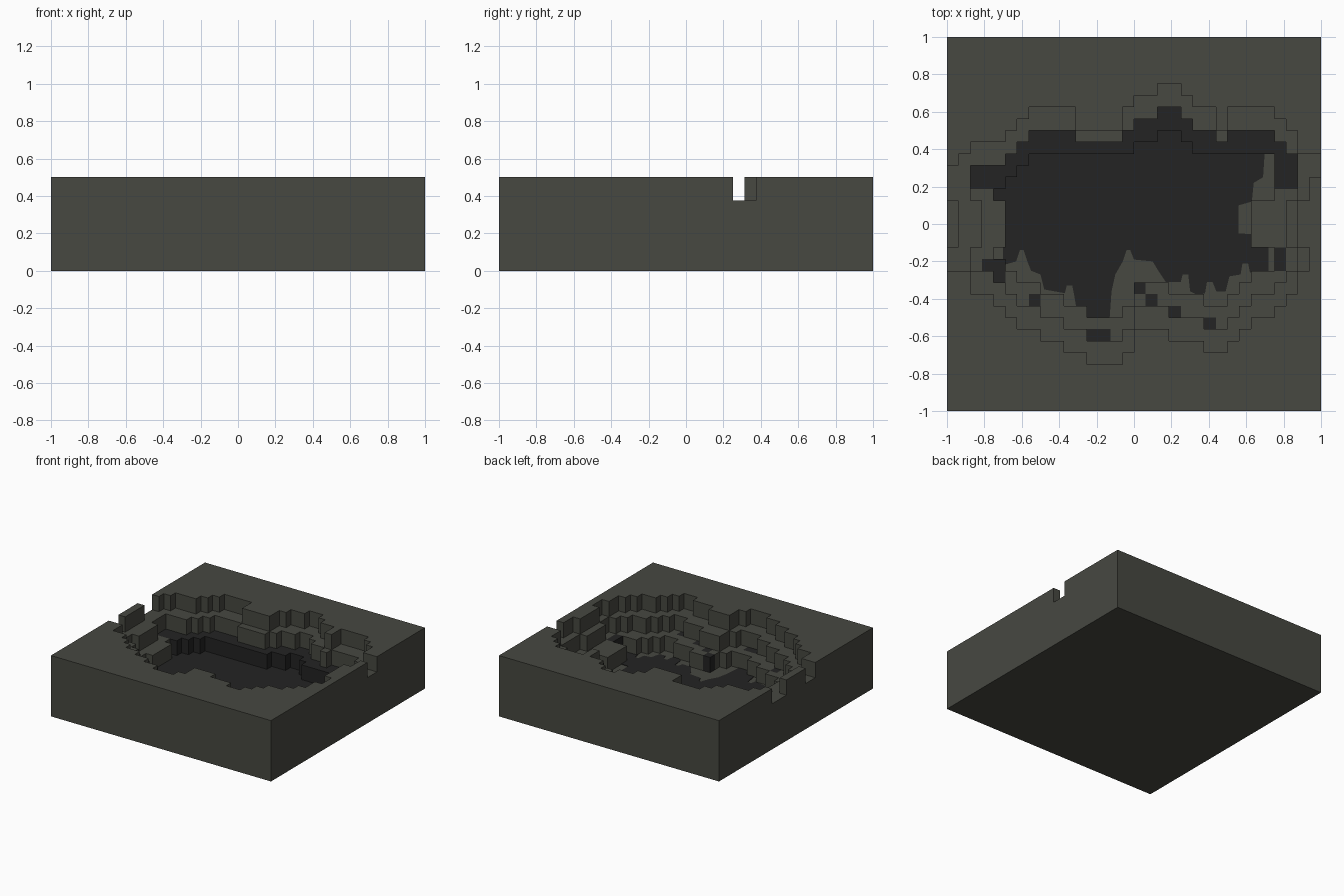
import bpy, bmesh

cube = bpy.data.objects.get("Cube")
if cube:
    bpy.data.objects.remove(cube)


def material(name, rgb):
    m = bpy.data.materials.new(name)
    m.use_nodes = True
    m.diffuse_color = (*rgb, 1)
    bsdf = m.node_tree.nodes["Principled BSDF"]
    bsdf.inputs["Base Color"].default_value = (*rgb, 1)
    bsdf.inputs["Roughness"].default_value = 0.9
    return m


stone = material("grey green stone", (0.063, 0.065, 0.053))
dark = material("charcoal", (0.0168, 0.0168, 0.0168))

N, CELL = 32, 1 / 16
# First and last row of the crater rim for columns 1 to 30, rows from the back
TOP = [10, 9, 9, 9, 8, 7, 6, 6, 6, 6, 8, 8, 8, 8, 6,
       5, 5, 4, 4, 5, 6, 6, 8, 6, 6, 6, 6, 7, 8, 10]
BOTTOM = [20, 22, 22, 23, 24, 25, 25, 26, 26, 27, 27, 28, 28, 28, 27,
          25, 25, 25, 26, 26, 26, 27, 27, 26, 25, 24, 24, 23, 22, 20]
SHALLOW = {11, 12, 13, 14, 23}          # columns with narrow back steps
DARK_CELLS = {(7, 22), (12, 25), (13, 25), (16, 21), (17, 22), (19, 23),
              (22, 24), (23, 22), (3, 19), (4, 19), (4, 20), (27, 19),
              (28, 18), (28, 19), (27, 18)}


def depth(c, r):
    """Number of terrace steps below the rim at a cell."""
    if c == 0:
        return int(11 <= r < 14 or 18 <= r < 20)
    if c == 31:
        return int(10 <= r < 12)
    if not 0 < c < 31:
        return 0
    rib = 14 <= r < 18                  # ridge on both sides of the crater
    limits = [(1, 29), (3, 28), (5, 25)] if rib else [(1, 30), (2, 29), (4, 27)]
    step = 1 if c in SHALLOW else 2
    d = 0
    for k, (lo, hi) in enumerate(limits):
        if lo <= c <= hi and TOP[c - 1] + k * step <= r < BOTTOM[c - 1] - 2 * k:
            d = k + 1
        else:
            break
    return d


def height(c, r):
    if not (0 <= c < N and 0 <= r < N):
        return 0.0
    return 0.5 - 0.125 * depth(c, r)


def colour(c, r):
    """Dark on the low terrace at the back and on scattered front blocks."""
    return int(depth(c, r) == 2 and (r < 13 or (c, r) in DARK_CELLS))


# Terraced block: a tread per cell and a riser wherever a neighbour is lower
bm = bmesh.new()


def quad(points, mat=0):
    f = bm.faces.new([bm.verts.new(p) for p in points])
    f.material_index = mat


for r in range(N):
    for c in range(N):
        x0, x1 = -1 + c * CELL, -1 + (c + 1) * CELL
        y0, y1 = 1 - (r + 1) * CELL, 1 - r * CELL
        h, m = height(c, r), colour(c, r)
        quad([(x0, y0, h), (x1, y0, h), (x1, y1, h), (x0, y1, h)], m)
        sides = [((0, 1), (x0, y0), (x1, y0)), ((1, 0), (x1, y0), (x1, y1)),
                 ((0, -1), (x1, y1), (x0, y1)), ((-1, 0), (x0, y1), (x0, y0))]
        for (dc, dr), a, b in sides:
            low = height(c + dc, r + dr)
            if low < h:
                quad([(*a, low), (*b, low), (*b, h), (*a, h)], m)
quad([(-1, 1, 0), (1, 1, 0), (1, -1, 0), (-1, -1, 0)])
bmesh.ops.remove_doubles(bm, verts=bm.verts, dist=1e-4)


def finish(name, mats):
    mesh = bpy.data.meshes.new(name)
    bm.to_mesh(mesh)
    bm.free()
    for m in mats:
        mesh.materials.append(m)
    bpy.context.collection.objects.link(bpy.data.objects.new(name, mesh))


finish("crater_block", [stone, dark])

# Dark pool on the crater floor: thin plate with a dripping front edge
EDGE = [(-.76, .55), (-.76, .25), (-.75, 0), (-.70, -.1), (-.70, -.22),
        (-.63, -.2), (-.61, -.14), (-.59, -.14), (-.57, -.2), (-.55, -.25),
        (-.50, -.27), (-.48, -.35), (-.37, -.37), (-.36, -.33), (-.33, -.33),
        (-.32, -.38), (-.30, -.5), (-.13, -.5), (-.12, -.36), (-.10, -.27),
        (-.06, -.2), (-.04, -.14), (-.02, -.14), (0, -.19), (.1, -.2),
        (.13, -.25), (.17, -.31), (.25, -.31), (.26, -.27), (.29, -.27),
        (.30, -.36), (.34, -.38), (.38, -.37), (.39, -.31), (.42, -.31),
        (.44, -.36), (.49, -.36), (.51, -.28), (.57, -.27), (.58, -.21),
        (.61, -.21), (.62, -.26), (.72, -.25), (.72, -.06), (.56, -.05),
        (.56, .1), (.63, .12), (.64, .22), (.69, .25), (.71, .55)]
bm = bmesh.new()
base = bm.faces.new([bm.verts.new((x, y, 0.122)) for x, y in EDGE])
top = bmesh.ops.extrude_face_region(bm, geom=[base])["geom"]
for v in top:
    if isinstance(v, bmesh.types.BMVert):
        v.co.z = 0.129
bmesh.ops.recalc_face_normals(bm, faces=bm.faces)
finish("dark_pool", [dark])
